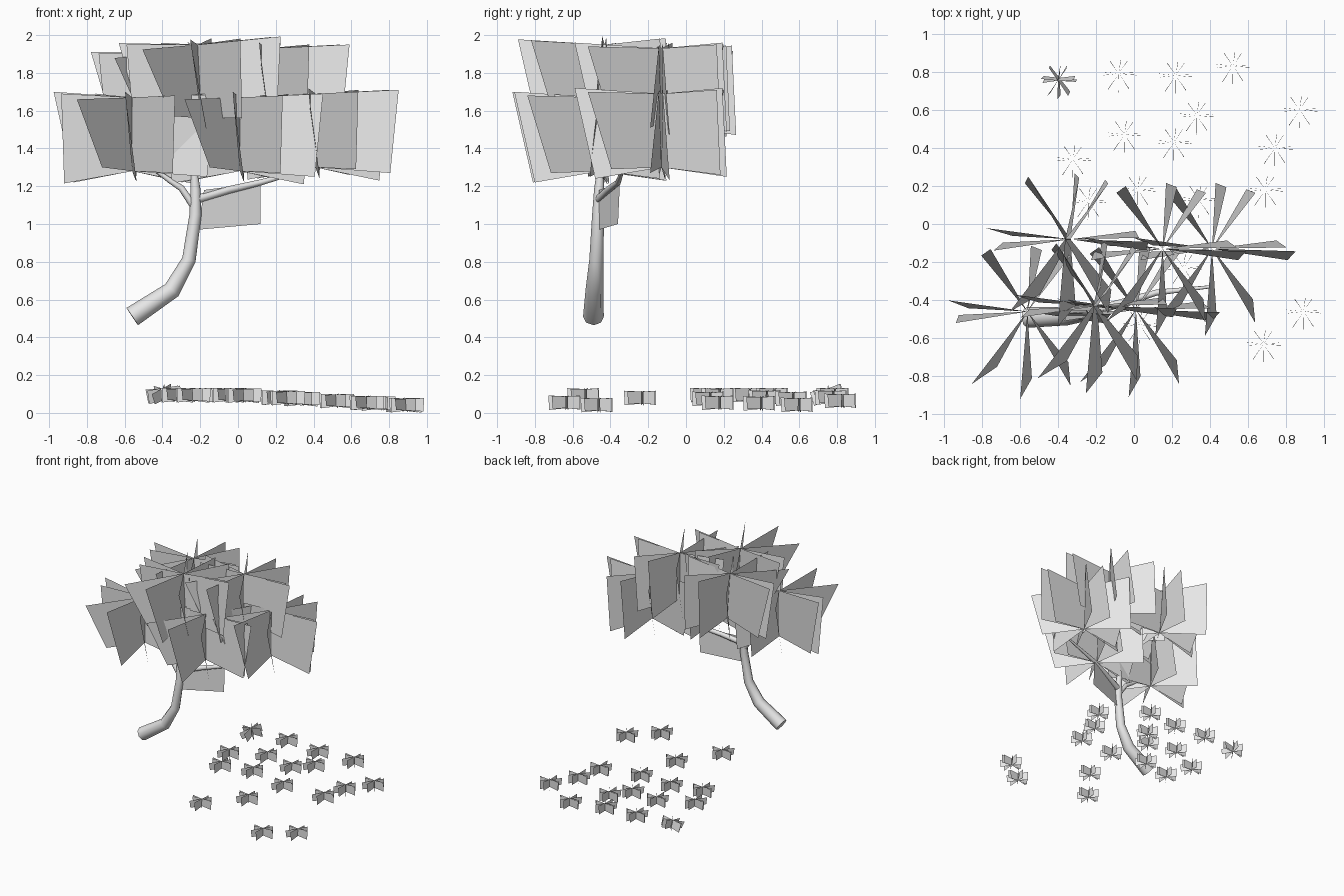
import bpy, bmesh
from math import cos, sin, radians
from mathutils import Vector

cube = bpy.data.objects.get("Cube")
if cube:
    bpy.data.objects.remove(cube, do_unlink=True)

# One plain grey for the whole plant
grey = bpy.data.materials.new("plain_grey")
grey.use_nodes = True
GREY = (0.8, 0.8, 0.8, 1)
grey.diffuse_color = GREY
grey.node_tree.nodes["Principled BSDF"].inputs["Base Color"].default_value = GREY

# Cards of a cluster: angle, bottom reach, top reach, sideways lean, outer bottom and top
SPOKES = ((-5, 0.4, 0.44, 0.025, 0.03, 0.47),
          (4, 0.34, 0.39, -0.02, -0.01, 0.47),
          (56, 0.36, 0.37, -0.025, 0.02, 0.47),
          (82, 0.345, 0.33, -0.03, 0.01, 0.48),
          (125, 0.38, 0.38, -0.03, 0.02, 0.47),
          (174, 0.31, 0.42, -0.015, 0.0, 0.48),
          (186, 0.36, 0.38, 0.02, -0.005, 0.47),
          (236, 0.33, 0.48, -0.03, 0.08, 0.44),
          (269, 0.35, 0.46, -0.03, 0.0, 0.48),
          (304, 0.34, 0.45, -0.03, 0.05, 0.46))


def finish(name, bm):
    mesh = bpy.data.meshes.new(name)
    bm.to_mesh(mesh)
    bm.free()
    mesh.materials.append(grey)
    obj = bpy.data.objects.new(name, mesh)
    bpy.context.collection.objects.link(obj)
    return obj


def star_of_cards(name, loc, scale=(1, 1), flare=1, lean=1):
    """Flat cards standing around a centre, most of them wider at the top."""
    wide, tall = scale
    bm = bmesh.new()
    for deg, low, high, tilt, z0, z1 in SPOKES:
        a = radians(deg)
        out = Vector((cos(a), sin(a), 0)) * wide
        side = Vector((-sin(a), cos(a), 0)) * tilt * wide * lean
        up = Vector((0, 0, tall))
        low = high + (low - high) * flare
        pts = (up * 0.06, out * low - side + up * z0,
               out * high + side + up * z1, up * 0.45)
        bm.faces.new([bm.verts.new(p) for p in pts])
    obj = finish(name, bm)
    obj.location = loc
    return obj


# Leaf clusters: lower tier upright, upper tier with some tipped to the right
LOWER = ((-0.56, -0.46, 1.22, 0), (0.01, -0.45, 1.22, 0), (0.41, -0.13, 1.24, 0))
UPPER = ((-0.33, -0.08, 1.46, -4), (0.15, -0.13, 1.48, 0), (-0.19, -0.43, 1.5, -3))
for tier, centres in (("lower", LOWER), ("upper", UPPER)):
    for n, (x, y, z, tip) in enumerate(centres, 1):
        leaves = star_of_cards(f"{tier}_leaves_{n}", (x, y, z))
        leaves.rotation_euler.y = radians(tip)

# Ground tufts
TUFT = (0.215, 0.16)
TUFTS = ((-0.08, 0.79), (0.22, 0.78), (0.52, 0.83), (0.87, 0.6), (0.33, 0.57),
         (-0.05, 0.47), (0.21, 0.43), (-0.32, 0.34), (0.74, 0.4), (0.69, 0.18),
         (0.34, 0.13), (0.02, 0.18), (-0.24, 0.12), (0.89, -0.46), (0.68, -0.63),
         (0.03, -0.53), (0.26, -0.23))
for n, (x, y) in enumerate(TUFTS, 1):
    z = 0.003 + 0.053 * (1 - min(1, max(0, x / 0.89)))
    star_of_cards(f"ground_tuft_{n}", (x, y, z), TUFT, 0.2, 0.2)

# One tuft tipped over
tipped = star_of_cards("tipped_tuft", (-0.39, 0.77, 0.06), TUFT, 0.2, 0.5)
tipped.rotation_euler = (radians(14), radians(-8), 0)

# Single low leaf under the right branch
bm = bmesh.new()
low_leaf = ((-0.21, -0.46, 0.97), (0.12, -0.36, 1.0), (0.12, -0.35, 1.22), (-0.18, -0.46, 1.18))
bm.faces.new([bm.verts.new(p) for p in low_leaf])
finish("low_leaf", bm)


def limb(name, points, radii):
    """Tapered round limb along a bent path."""
    curve = bpy.data.curves.new(name, "CURVE")
    curve.dimensions = "3D"
    curve.bevel_depth = 1.0
    curve.bevel_resolution = 2
    curve.use_fill_caps = True
    spline = curve.splines.new("POLY")
    spline.points.add(len(points) - 1)
    for p, co, r in zip(spline.points, points, radii):
        p.co = (*co, 1)
        p.radius = r
    spline.use_smooth = True
    curve.materials.append(grey)
    obj = bpy.data.objects.new(name, curve)
    bpy.context.collection.objects.link(obj)


# Trunk and its branches
limb("trunk",
     ((-0.56, -0.49, 0.51), (-0.35, -0.485, 0.65), (-0.26, -0.475, 0.81),
      (-0.225, -0.465, 1.05), (-0.225, -0.46, 1.18), (-0.24, -0.45, 1.36)),
     (0.055, 0.047, 0.037, 0.032, 0.027, 0.012))
limb("left_branch",
     ((-0.225, -0.46, 1.08), (-0.3, -0.46, 1.19), (-0.36, -0.46, 1.23), (-0.46, -0.46, 1.3)),
     (0.02, 0.017, 0.015, 0.008))
limb("right_branch",
     ((-0.22, -0.46, 1.13), (-0.05, -0.41, 1.18), (0.12, -0.36, 1.22), (0.4, -0.33, 1.3)),
     (0.024, 0.02, 0.016, 0.008))
